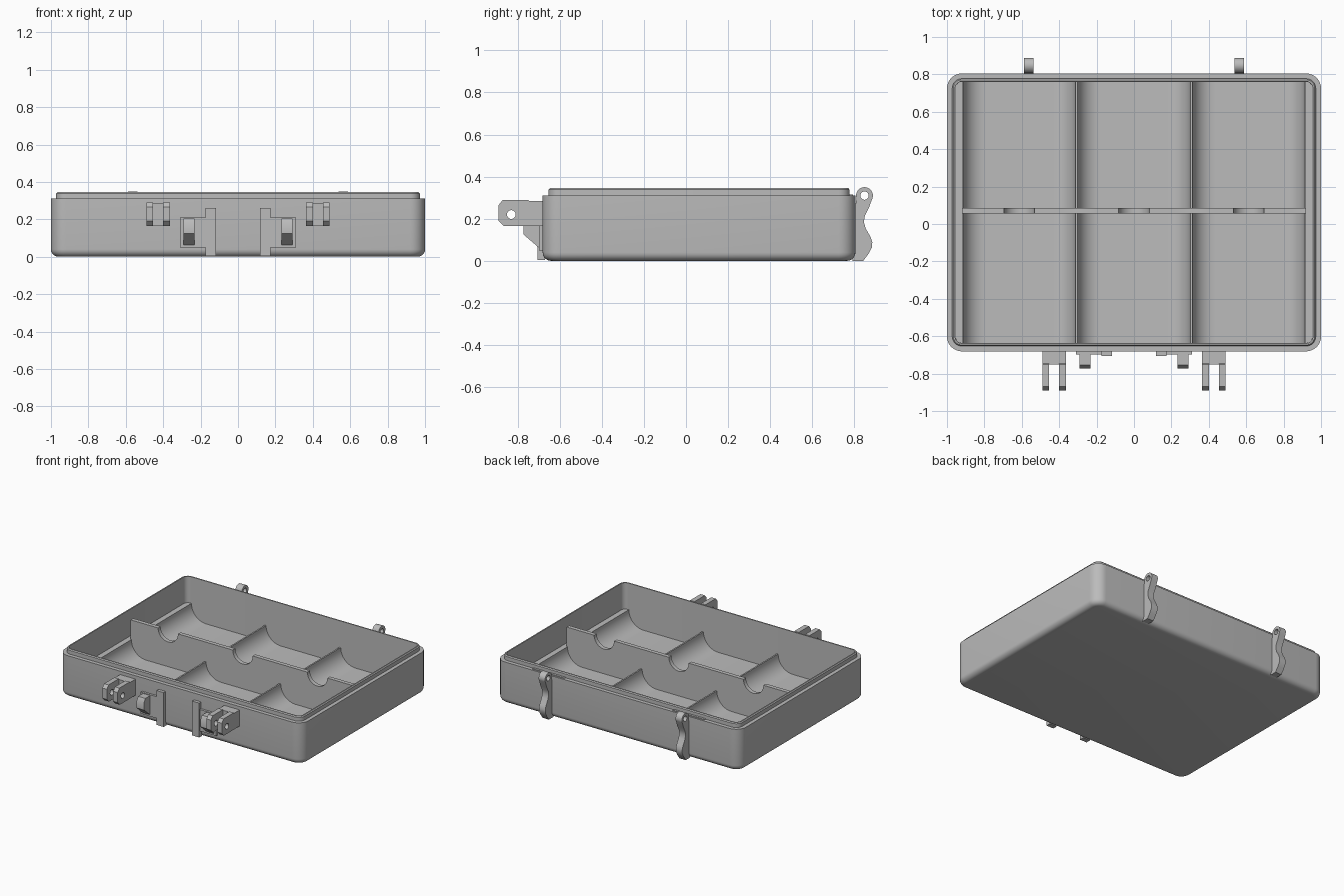
import bpy, bmesh
from math import sin, cos, pi, radians
from mathutils import Matrix

if "Cube" in bpy.data.objects:
    bpy.data.objects.remove(bpy.data.objects["Cube"])

grey = bpy.data.materials.new("light grey plastic")
grey.use_nodes = True
COLOR = (0.5, 0.5, 0.5, 1)
grey.diffuse_color = COLOR
grey.node_tree.nodes["Principled BSDF"].inputs["Base Color"].default_value = COLOR

CY = 0.062            # middle of the tray in depth
HX, HY = 1.0, 0.743   # half width and half depth of the tray


def finish(name, bm):
    """Turn a bmesh into a named object with smooth curves and sharp edges."""
    bmesh.ops.remove_doubles(bm, verts=bm.verts, dist=0.0001)
    bmesh.ops.recalc_face_normals(bm, faces=bm.faces)
    mesh = bpy.data.meshes.new(name)
    bm.to_mesh(mesh)
    bm.free()
    mesh.materials.clear()
    mesh.materials.append(grey)
    obj = bpy.data.objects.new(name, mesh)
    bpy.context.collection.objects.link(obj)
    mesh.shade_smooth()
    mesh.set_sharp_from_angle(angle=radians(30))
    return obj


def arc(cx, cy, r, start, end, n=12):
    angles = [radians(start + (end - start) * i / n) for i in range(n + 1)]
    return [(cx + r * cos(a), cy + r * sin(a)) for a in angles]


def circle(cx, cy, r, n=20):
    return arc(cx, cy, r, 0, 360, n)[:-1]


def plate(name, outlines, centre, thickness, along="x"):
    """Extrude outlines (the first may contain holes) along x or y."""
    curve = bpy.data.curves.new(name, "CURVE")
    curve.dimensions = "2D"
    curve.fill_mode = "BOTH"
    curve.extrude = thickness / 2
    for pts in outlines:
        spline = curve.splines.new("POLY")
        spline.points.add(len(pts) - 1)
        for p, (u, v) in zip(spline.points, pts):
            p.co = (u, v, 0, 1)
        spline.use_cyclic_u = True
    helper = bpy.data.objects.new(name + " outline", curve)
    mesh = bpy.data.meshes.new_from_object(helper)
    bm = bmesh.new()
    bm.from_mesh(mesh)
    bpy.data.objects.remove(helper)
    bpy.data.meshes.remove(mesh)
    bpy.data.curves.remove(curve)
    if along == "x":    # outline is in y and z
        m = Matrix(((0, 0, 1, centre), (1, 0, 0, 0), (0, 1, 0, 0), (0, 0, 0, 1)))
    else:               # outline is in x and z
        m = Matrix(((1, 0, 0, 0), (0, 0, -1, centre), (0, 1, 0, 0), (0, 0, 0, 1)))
    bmesh.ops.transform(bm, matrix=m, verts=bm.verts)
    return finish(name, bm)


def box(name, x0, x1, y0, y1, z0, z1):
    return plate(name, [[(y0, z0), (y1, z0), (y1, z1), (y0, z1)]],
                 (x0 + x1) / 2, x1 - x0)


# Tray shell: rounded rectangles stacked up the outside and down the inside
def rounded_ring(bm, inset, z, radius=0.08):
    r = max(radius - inset, 0.02)
    w, d = HX - inset - r, HY - inset - r
    verts = []
    for k, (sx, sy) in enumerate([(1, 1), (-1, 1), (-1, -1), (1, -1)]):
        for x, y in arc(sx * w, CY + sy * d, r, k * 90, k * 90 + 90, 8):
            verts.append(bm.verts.new((x, y, z)))
    return verts


B = 0.04
profile = [(B - B * sin(a), B - B * cos(a)) for a in [i * pi / 12 for i in range(7)]]
profile += [(0, 0.31), (0.028, 0.31), (0.028, 0.338), (0.034, 0.345),
            (0.043, 0.345), (0.046, 0.02)]
bm = bmesh.new()
rings = [rounded_ring(bm, inset, z) for inset, z in profile]
for low, high in zip(rings, rings[1:]):
    for i in range(len(low)):
        j = (i + 1) % len(low)
        bm.faces.new((low[i], low[j], high[j], high[i]))
bm.faces.new(rings[0])
bm.faces.new(rings[-1])
finish("tray_shell", bm)

# Insert with three scooped troughs
R, FLOOR, RIDGE = 0.12, 0.03, 0.15
section = [(-0.954, 0.01), (0.954, 0.01), (0.954, RIDGE)]
for cx in (0.613, 0, -0.613):
    section += arc(cx + 0.301 - R, FLOOR + R, R, 0, -90, 10)
    section += arc(cx - 0.301 + R, FLOOR + R, R, -90, -180, 10)
section.append((-0.954, RIDGE))
plate("trough_insert", [section], CY, 2 * HY - 0.092, "y")

# Lengthwise divider with a finger notch over each trough
TOP = 0.295
outline = [(-0.92, 0.02), (0.92, 0.02), (0.92, TOP)]
for cx in (0.613, 0, -0.613):
    outline += arc(cx, TOP, 0.082, 0, -180, 16)
outline.append((-0.92, TOP))
plate("divider", [outline], 0.07, 0.03, "y")

# Hinge straps on the back
strap = [(0.79, 0), (0.842, 0), (0.868, 0.035), (0.884, 0.065), (0.885, 0.09),
         (0.876, 0.115), (0.853, 0.155), (0.845, 0.185), (0.85, 0.215),
         (0.868, 0.25)]
strap += arc(0.848, 0.31, 0.04, -30, 200, 18) + [(0.806, 0.27), (0.79, 0.25)]

# Lugs, catches and guides on the front
lug = [(-0.67, 0.165), (-0.865, 0.165), (-0.89, 0.19), (-0.89, 0.265),
       (-0.87, 0.29), (-0.75, 0.29), (-0.745, 0.285), (-0.67, 0.285)]
catch = [(-0.69, 0.055), (-0.772, 0.125), (-0.772, 0.175), (-0.755, 0.205),
         (-0.69, 0.205)]

for s, side in ((1, "left"), (-1, "right")):
    def span(a, b):
        return sorted((s * a, s * b))

    plate(side + "_hinge_strap", [strap, circle(0.848, 0.31, 0.02)], s * 0.562, 0.052)
    box(side + "_hinge_pad", *span(0.445, 0.705), 0.777, 0.793, 0.30, 0.315)
    for x, end in ((0.383, "inner"), (0.472, "outer")):
        plate(side + "_" + end + "_latch_lug", [lug, circle(-0.83, 0.22, 0.021)],
              s * x, 0.037)
    box(side + "_latch_bridge", *span(0.40, 0.455), -0.75, -0.67, 0.165, 0.285)
    box(side + "_guide_rail", *span(0.117, 0.175), -0.705, -0.67, 0.005, 0.26)
    box(side + "_catch_plate", *span(0.17, 0.31), -0.698, -0.67, 0.05, 0.21)
    plate(side + "_catch", [catch], s * 0.262, 0.06)
